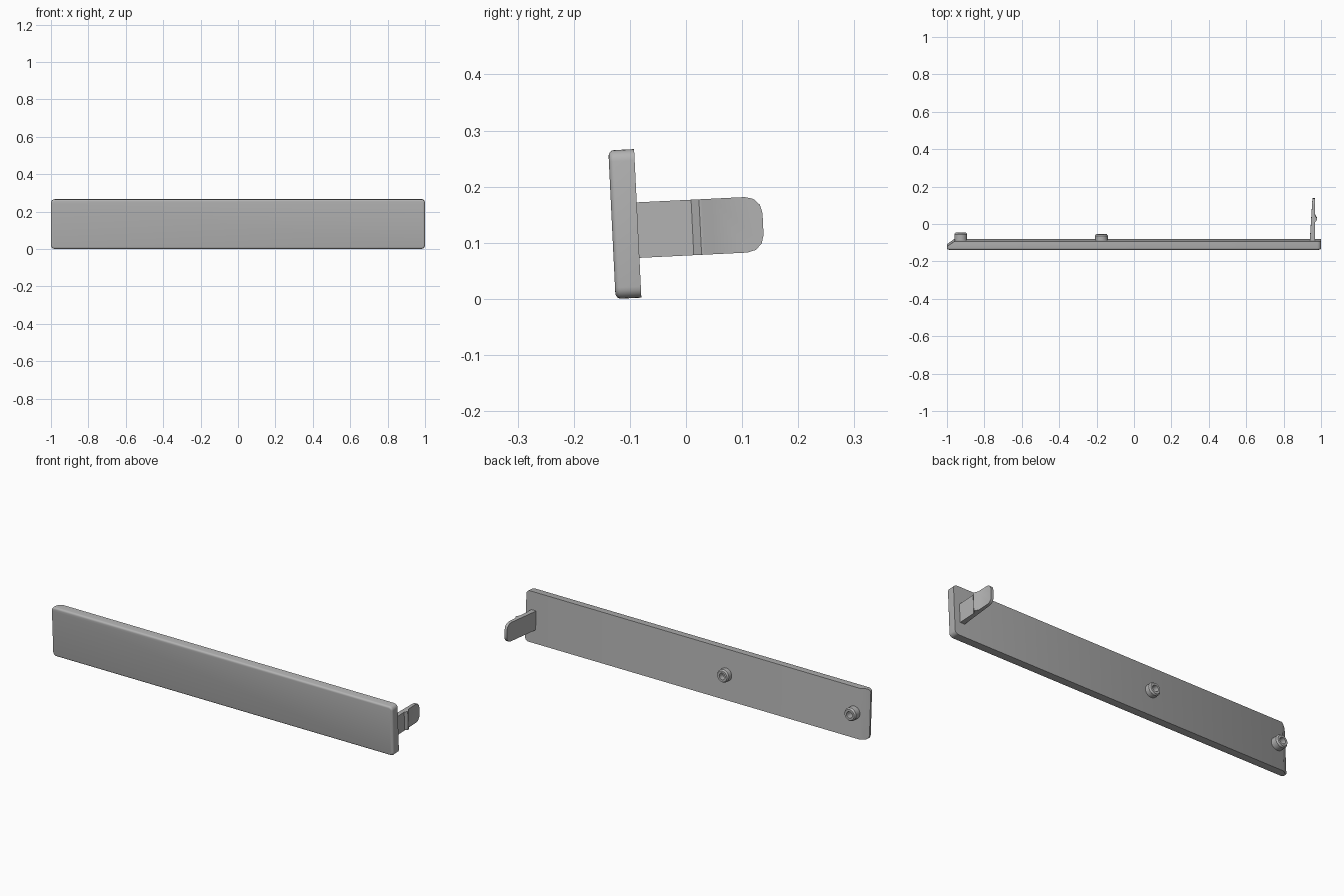
import bpy, bmesh, math
from mathutils import Matrix, Vector

cube = bpy.data.objects.get("Cube")
if cube:
    bpy.data.objects.remove(cube, do_unlink=True)

grey = bpy.data.materials.new("grey plastic")
grey.use_nodes = True
colour = (0.45, 0.45, 0.45, 1)
grey.diffuse_color = colour
grey.node_tree.nodes["Principled BSDF"].inputs["Base Color"].default_value = colour

# The whole panel leans slightly towards the front
LEAN = Matrix.Translation((0, -0.1255, 0)) @ Matrix.Rotation(math.radians(2.8), 4, "X")
LENGTH, HEIGHT, DEPTH = 2.0, 0.265, 0.046


def finish(bm, name):
    bmesh.ops.recalc_face_normals(bm, faces=bm.faces)
    bm.transform(LEAN)
    mesh = bpy.data.meshes.new(name)
    bm.to_mesh(mesh)
    bm.free()
    mesh.materials.append(grey)
    obj = bpy.data.objects.new(name, mesh)
    bpy.context.collection.objects.link(obj)
    bpy.ops.object.select_all(action="DESELECT")
    obj.select_set(True)
    bpy.context.view_layer.objects.active = obj
    bpy.ops.object.shade_smooth_by_angle(angle=math.radians(35))


def bevel(bm, edges, size, segments):
    bmesh.ops.bevel(bm, geom=edges, offset=size, segments=segments,
                    profile=0.5, affect="EDGES")


def extrude(points, direction):
    bm = bmesh.new()
    face = bm.faces.new([bm.verts.new(p) for p in points])
    grown = bmesh.ops.extrude_face_region(bm, geom=[face])["geom"]
    verts = [g for g in grown if isinstance(g, bmesh.types.BMVert)]
    bmesh.ops.translate(bm, vec=direction, verts=verts)
    bmesh.ops.recalc_face_normals(bm, faces=bm.faces)
    return bm


# Front panel: rounded corners, rounded front rim, sloped back at the right end
h = LENGTH / 2
bm = extrude([(-h, 0, 0), (h, 0, 0), (h, 0, HEIGHT), (-h, 0, HEIGHT)], (0, DEPTH, 0))
bevel(bm, [e for e in bm.edges
           if abs(e.verts[0].co.y - e.verts[1].co.y) > 0.01], 0.02, 5)
bevel(bm, [e for e in bm.edges if all(v.co.y < 0.001 for v in e.verts)], 0.01, 4)
cut = bmesh.ops.bisect_plane(bm, geom=bm.verts[:] + bm.edges[:] + bm.faces[:],
                             plane_co=(-0.96, DEPTH, 0), plane_no=(-0.7, 1, 0),
                             clear_outer=True)["geom_cut"]
bmesh.ops.holes_fill(bm, edges=[g for g in cut if isinstance(g, bmesh.types.BMEdge)])
finish(bm, "front_panel")

# Clip tab: tapered tongue with a catch ridge and a rounded tip
profile = [(0.94, 0.043), (0.968, 0.043), (0.968, 0.143), (0.979, 0.157),
           (0.979, 0.162), (0.968, 0.181), (0.968, 0.269), (0.954, 0.269)]
bm = extrude([(x, y, 0.071) for x, y in profile], (0, 0, 0.099))
bevel(bm, [e for e in bm.edges
           if all(v.co.y > 0.26 for v in e.verts)
           and abs(e.verts[0].co.x - e.verts[1].co.x) > 0.005], 0.03, 3)
finish(bm, "clip_tab")


# Hollow locating bosses on the back
def boss(name, x, top):
    bm = bmesh.new()
    section = [(0.034, 0.035), (0.034, top - 0.008), (0.028, top),
               (0.017, top), (0.017, DEPTH + 0.002), (0, DEPTH + 0.002)]
    verts = [bm.verts.new((r, y, 0)) for r, y in section]
    edges = [bm.edges.new(pair) for pair in zip(verts, verts[1:])]
    bmesh.ops.spin(bm, geom=verts + edges, cent=(0, 0, 0), axis=(0, 1, 0),
                   angle=math.tau, steps=24)
    bmesh.ops.remove_doubles(bm, verts=bm.verts, dist=0.0005)
    bmesh.ops.translate(bm, vec=Vector((x, 0, 0.132)), verts=bm.verts)
    finish(bm, name)


boss("end_boss", -0.926, 0.086)
boss("middle_boss", -0.174, 0.078)
